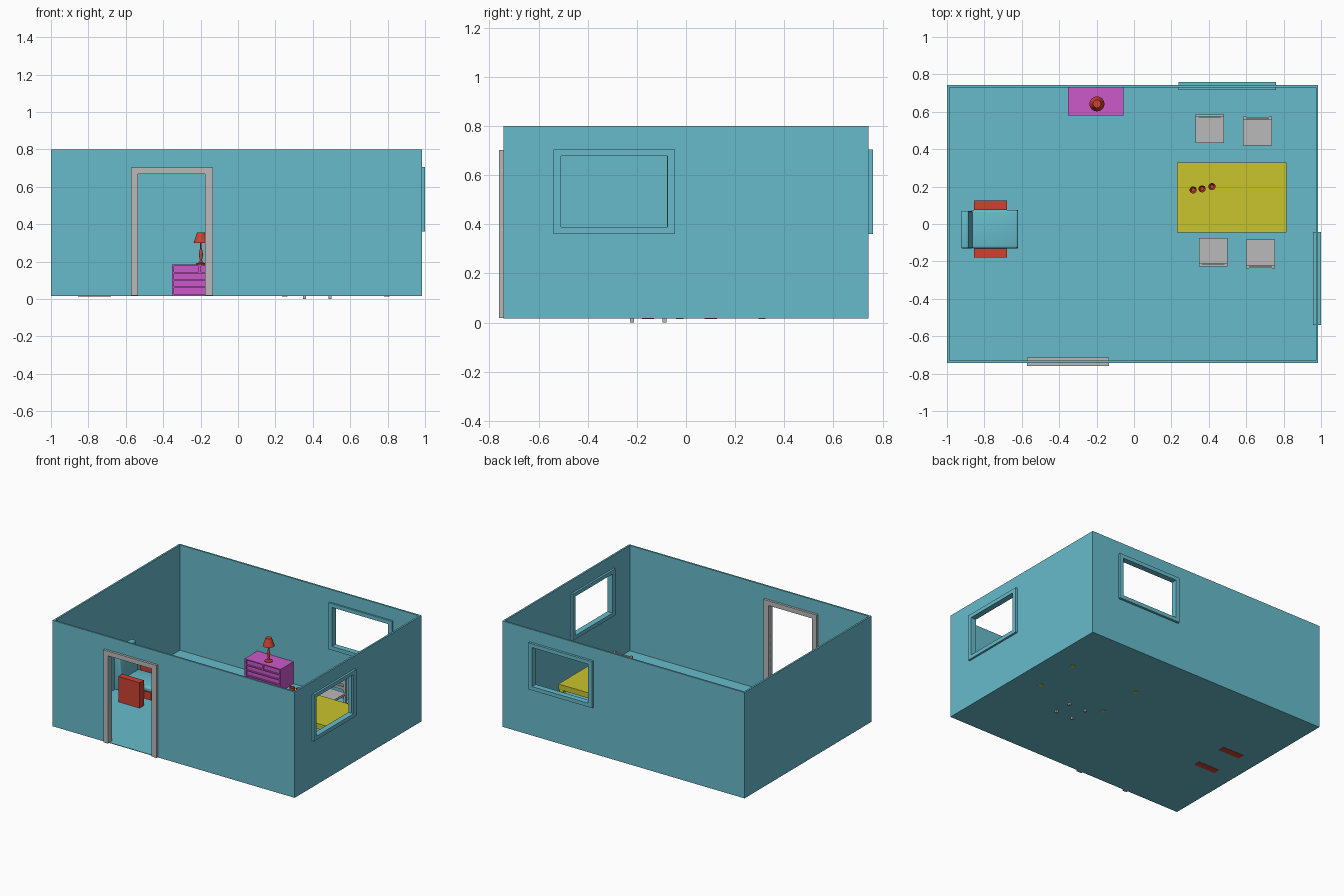
import bpy, bmesh, math
from mathutils import Vector

if "Cube" in bpy.data.objects:
    bpy.data.objects.remove(bpy.data.objects["Cube"])


def material(name, rgb):
    m = bpy.data.materials.new(name)
    m.diffuse_color = (*rgb, 1)
    m.use_nodes = True
    m.node_tree.nodes["Principled BSDF"].inputs["Base Color"].default_value = m.diffuse_color
    return m


BLUE = material("pale_blue", (0.136, 0.50, 0.60))
GREY = material("light_grey", (0.49, 0.49, 0.49))
RED = material("red", (0.61, 0.054, 0.032))
PINK = material("magenta", (0.60, 0.10, 0.60))
YELLOW = material("yellow", (0.59, 0.55, 0.027))
FLOOR = 0.02


def finish(name, bm, mat):
    bmesh.ops.recalc_face_normals(bm, faces=bm.faces)
    me = bpy.data.meshes.new(name)
    bm.to_mesh(me)
    bm.free()
    ob = bpy.data.objects.new(name, me)
    bpy.context.collection.objects.link(ob)
    me.materials.append(mat)
    return ob


def boxes(name, mat, *ranges):
    """One object made of boxes, each (x0, x1, y0, y1, z0, z1)."""
    bm = bmesh.new()
    for x0, x1, y0, y1, z0, z1 in ranges:
        vs = bmesh.ops.create_cube(bm, size=1)["verts"]
        for v in vs:
            v.co = Vector(((x0 + x1) / 2 + v.co.x * (x1 - x0),
                           (y0 + y1) / 2 + v.co.y * (y1 - y0),
                           (z0 + z1) / 2 + v.co.z * (z1 - z0)))
    return finish(name, bm, mat)


def activate(ob):
    bpy.ops.object.select_all(action='DESELECT')
    ob.select_set(True)
    bpy.context.view_layer.objects.active = ob


def lathe(name, mat, profile, x, y, z, sides=24):
    bm = bmesh.new()
    vs = [bm.verts.new((r, 0, h)) for r, h in profile]
    es = [bm.edges.new(p) for p in zip(vs, vs[1:])]
    bmesh.ops.spin(bm, geom=vs + es, axis=(0, 0, 1), cent=(0, 0, 0),
                   angle=2 * math.pi, steps=sides)
    bmesh.ops.remove_doubles(bm, verts=bm.verts, dist=1e-5)
    ob = finish(name, bm, mat)
    ob.location = (x, y, z)
    activate(ob)
    bpy.ops.object.shade_smooth_by_angle(angle=math.radians(35))
    return ob


def soften(ob, width):
    activate(ob)
    mod = ob.modifiers.new("round", 'BEVEL')
    mod.width, mod.segments = width, 3
    bpy.ops.object.modifier_apply(modifier=mod.name)
    bpy.ops.object.shade_smooth_by_angle(angle=math.radians(40))


# Room shell, hollowed and cut for the door and two windows
room = boxes("room_shell", BLUE, (-1, 0.985, -0.743, 0.743, 0.016, 0.80))
for cut in ((-0.987, 0.972, -0.73, 0.73, FLOOR, 1),
            (-0.535, -0.176, -0.9, -0.6, FLOOR, 0.668),
            (0.268, 0.73, 0.6, 0.9, 0.388, 0.677),
            (0.9, 1.1, -0.508, -0.077, 0.388, 0.677)):
    cutter = boxes("cutter", BLUE, cut)
    cutter.hide_render = True
    activate(room)
    mod = room.modifiers.new("cut", 'BOOLEAN')
    mod.operation, mod.object, mod.solver = 'DIFFERENCE', cutter, 'EXACT'
    bpy.ops.object.modifier_apply(modifier=mod.name)
    bpy.data.objects.remove(cutter)

# Door frame
boxes("door_frame", GREY,
      (-0.572, -0.535, -0.76, -0.713, 0.018, 0.703),
      (-0.176, -0.134, -0.76, -0.713, 0.018, 0.703),
      (-0.535, -0.176, -0.76, -0.713, 0.668, 0.703))


def window(name, u0, u1, d0, d1, along_x):
    parts = [(u0, u0 + 0.031, 0.36, 0.705), (u1 - 0.031, u1, 0.36, 0.705),
             (u0 + 0.031, u1 - 0.031, 0.36, 0.388),
             (u0 + 0.031, u1 - 0.031, 0.677, 0.705)]
    boxes(name, BLUE, *[(a, b, d0, d1, c, d) if along_x else (d0, d1, a, b, c, d)
                        for a, b, c, d in parts])


window("back_window_frame", 0.238, 0.76, 0.717, 0.76, True)
window("right_window_frame", -0.539, -0.044, 0.957, 1.0, False)

# Chest of drawers: carcass with thin rails over recessed drawer fronts
x0, x1, y0, y1, top = -0.353, -0.056, 0.58, 0.73, 0.184
mid = (x0 + x1) / 2
rails = [(x0, x1, y0, y0 + 0.01, z, z + 0.008)
         for z in (FLOOR, 0.0585, 0.097, 0.1355, top - 0.008)]
boxes("chest_carcass", PINK, (x0, x1, y0 + 0.01, y1, FLOOR, top), *rails,
      (x0, x0 + 0.012, y0, y0 + 0.01, FLOOR, top),
      (x1 - 0.012, x1, y0, y0 + 0.01, FLOOR, top),
      (mid - 0.006, mid + 0.006, y0, y0 + 0.01, 0.1355, top))

# Lamp
lathe("lamp_base", RED, [(0, 0), (0.027, 0), (0.027, 0.006), (0.009, 0.012),
                         (0.006, 0.025), (0.011, 0.05), (0.008, 0.075),
                         (0.004, 0.09), (0.004, 0.135), (0, 0.135)], -0.198, 0.642, top)
lathe("lamp_shade", RED, [(0.04, 0.115), (0.021, 0.172), (0, 0.172),
                          (0, 0.17), (0.019, 0.17), (0.038, 0.115), (0.04, 0.115)],
      -0.198, 0.642, top)

# Table
tx0, tx1, ty0, ty1 = 0.23, 0.815, -0.045, 0.329
boxes("table_top", YELLOW, (tx0, tx1, ty0, ty1, 0.18, 0.22))
boxes("table_legs", YELLOW, *[(x, x + 0.03, y, y + 0.03, 0.0145, 0.18)
                              for x in (tx0 + 0.005, tx1 - 0.035)
                              for y in (ty0 + 0.005, ty1 - 0.035)])

# Cups on the table
for i, (x, y) in enumerate(((0.316, 0.182), (0.364, 0.188), (0.417, 0.20))):
    lathe(f"cup_{i + 1}", RED,
          [(0, 0), (0.015, 0), (0.015, 0.004), (0.004, 0.008), (0.004, 0.03),
           (0.013, 0.038), (0.019, 0.055), (0.018, 0.085), (0.016, 0.085),
           (0.017, 0.055), (0.01, 0.04), (0, 0.038)], x, y, 0.22, 16)


# Dining chairs: (centre x, centre y, side of the back, floor height)
def chair(name, cx, cy, s, z):
    h, t = 0.077, 0.016

    def part(xa, xb, ya, yb, za, zb):
        ys = sorted((cy + s * ya, cy + s * yb))
        return (cx + xa, cx + xb, ys[0], ys[1], z + za, z + zb)

    boxes(name + "_seat", GREY, part(-h, h, -h, h - t, 0.122, 0.138))
    boxes(name + "_legs", GREY,
          *[part(x, x + t, -h + 0.006, -h + 0.006 + t, 0, 0.122) for x in (-h, h - t)],
          *[part(x, x + t, h - t, h, 0, 0.25) for x in (-h, h - t)])
    boxes(name + "_back_rails", GREY,
          part(-h + t, h - t, h - t + 0.002, h - 0.002, 0.195, 0.243),
          part(-h + t, h - t, h - t + 0.002, h - 0.002, 0.155, 0.175))


chair("chair_1", 0.405, 0.511, 1, FLOOR - 0.002)
chair("chair_2", 0.66, 0.498, 1, FLOOR - 0.002)
chair("chair_3", 0.424, -0.151, -1, 0.0)
chair("chair_4", 0.677, -0.161, -1, FLOOR - 0.002)

# Armchair
boxes("armchair_arms", RED, (-0.855, -0.68, -0.18, -0.13, 0.014, 0.208),
      (-0.855, -0.68, 0.076, 0.126, 0.014, 0.208))
boxes("armchair_base", RED, (-0.855, -0.62, -0.13, 0.076, 0.073, 0.13))
soften(boxes("seat_cushion", BLUE, (-0.87, -0.62, -0.13, 0.076, 0.128, 0.165)), 0.012)
back = boxes("back_cushion", BLUE, (-0.925, -0.855, -0.13, 0.07, 0.073, 0.375))
for v in back.data.vertices:  # front face leans back
    if v.co.x > -0.9 and v.co.z > 0.3:
        v.co.x = -0.885
soften(back, 0.008)
